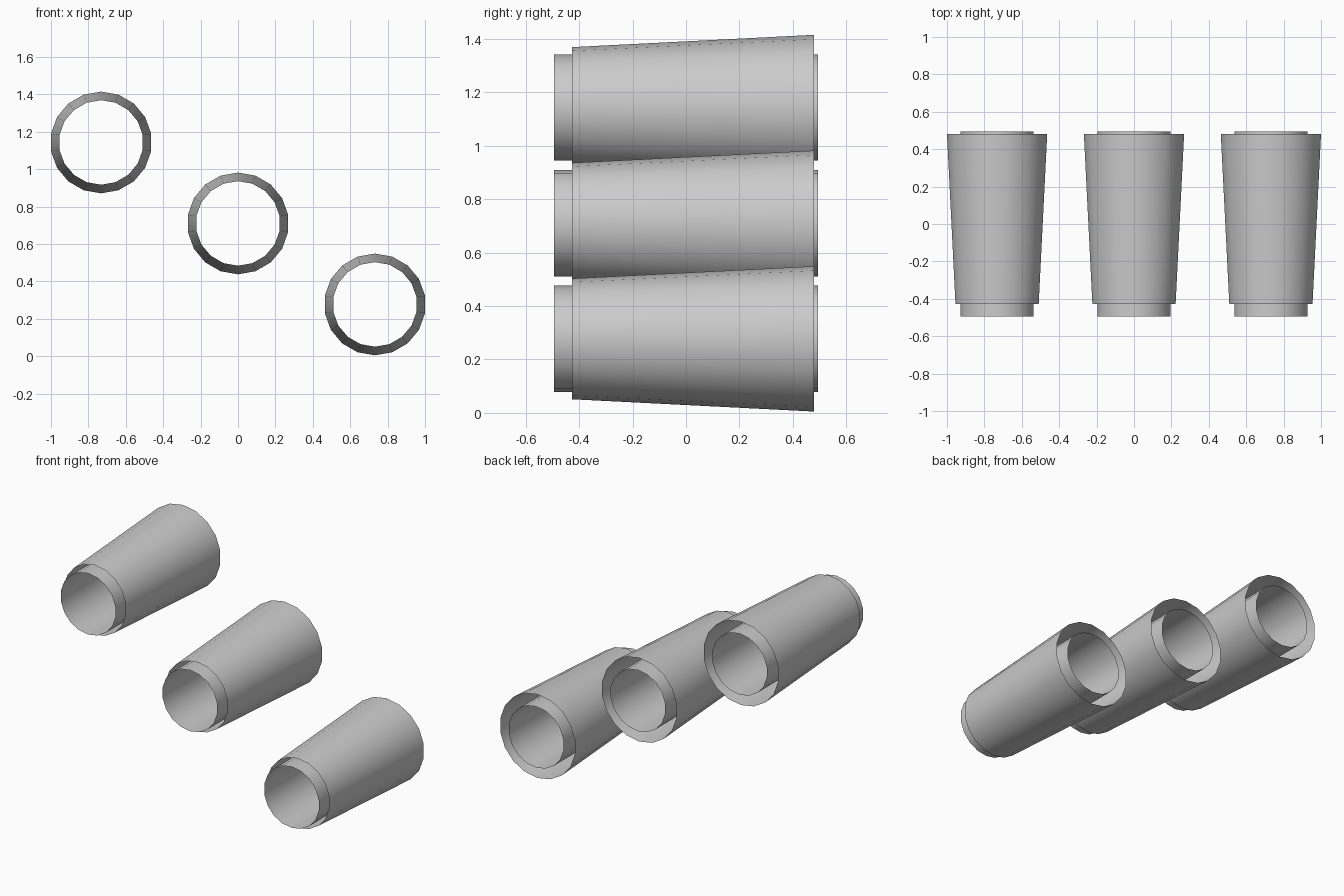
import bpy, bmesh
from math import sin, cos, pi

if "Cube" in bpy.data.objects:
    bpy.data.objects.remove(bpy.data.objects["Cube"])

SIDES = 18


def open_tube(name, centre, front, back):
    """Open, thin-walled tube along y; front and back are (y, radius)."""
    bm = bmesh.new()
    rings = []
    for y, r in (front, back):
        rings.append([bm.verts.new((r * sin(2 * pi * i / SIDES), y,
                                    r * cos(2 * pi * i / SIDES)))
                      for i in range(SIDES)])
    a, b = rings
    for i in range(SIDES):
        j = (i + 1) % SIDES
        f = bm.faces.new((a[i], b[i], b[j], a[j]))
        f.smooth = True
        f.normal_update()
        # keep the walls facing outwards
        c = f.calc_center_median()
        if f.normal.x * c.x + f.normal.z * c.z < 0:
            f.normal_flip()
    mesh = bpy.data.meshes.new(name)
    bm.to_mesh(mesh)
    bm.free()
    obj = bpy.data.objects.new(name, mesh)
    obj.location = (centre[0], 0, centre[1])
    bpy.context.collection.objects.link(obj)
    return obj


# Three identical sleeves stepping down from left to right
places = {"left": (-0.732, 1.143), "middle": (0, 0.710), "right": (0.732, 0.277)}
for side, centre in places.items():
    # straight inner pipe, poking out at both ends
    open_tube(side + "_inner_pipe", centre, (-0.495, 0.199), (0.495, 0.199))
    # flared outer sleeve, open at both ends
    open_tube(side + "_outer_sleeve", centre, (-0.427, 0.226), (0.48, 0.272))
